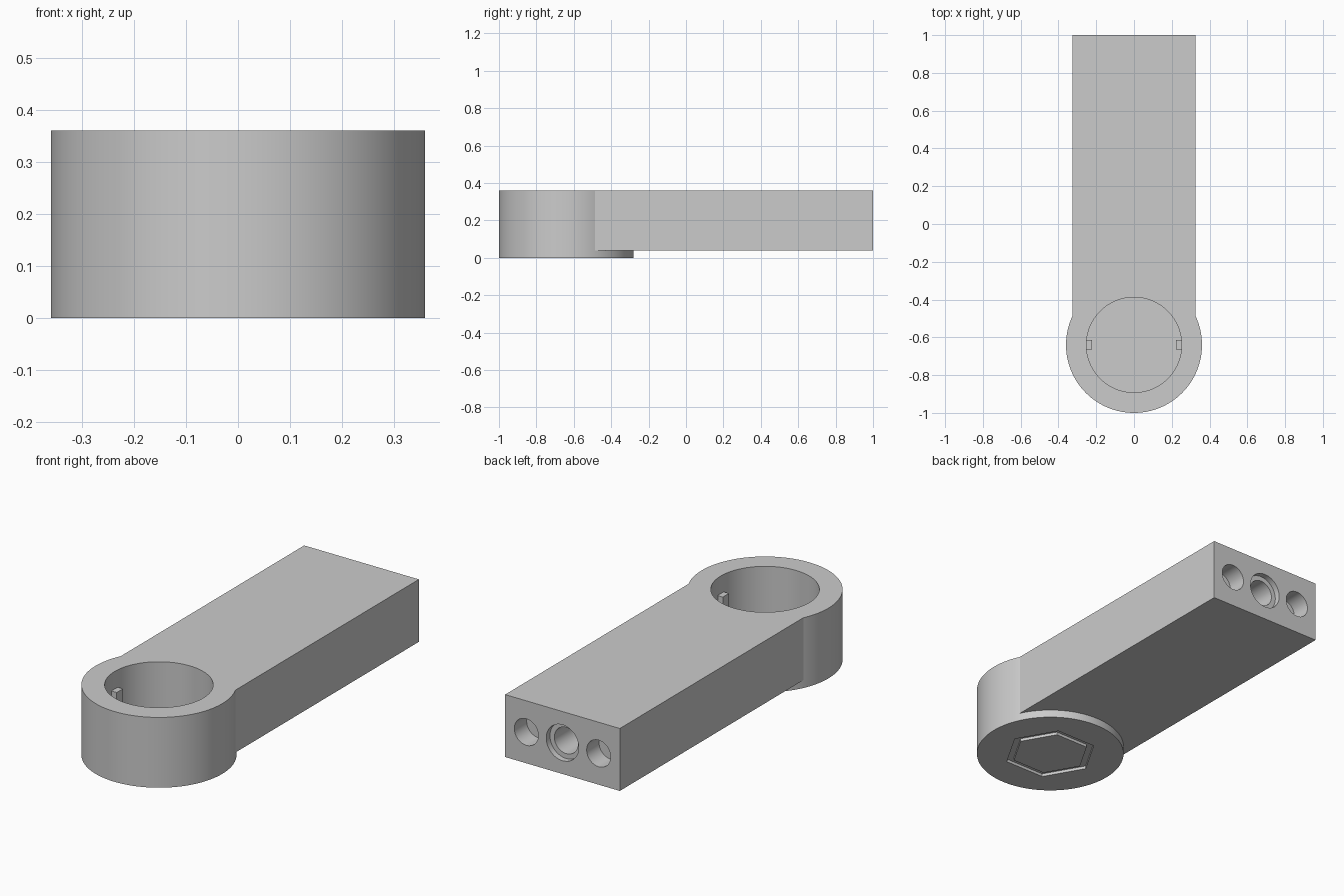
import bpy, bmesh
from math import radians
from mathutils import Matrix, Vector

if "Cube" in bpy.data.objects:
    bpy.data.objects.remove(bpy.data.objects["Cube"])

HEAD_Y, TOP, ARM_Z = -0.64, 0.36, 0.04


def make(name, bm):
    mesh = bpy.data.meshes.new(name)
    bm.to_mesh(mesh)
    bm.free()
    obj = bpy.data.objects.new(name, mesh)
    bpy.context.collection.objects.link(obj)
    return obj


def box(name, lo, hi):
    lo, hi = Vector(lo), Vector(hi)
    bm = bmesh.new()
    bmesh.ops.create_cube(bm, size=1, matrix=Matrix.Translation((lo + hi) / 2)
                          @ Matrix.Diagonal((*(hi - lo), 1)))
    return make(name, bm)


def prism(name, r, start, end, sides=96):
    """Cylinder or prism running from start to end, along z or y."""
    start, end = Vector(start), Vector(end)
    axis = end - start
    turn = Matrix.Rotation(radians(90), 4, 'X') if abs(axis.y) > 0 else Matrix()
    bm = bmesh.new()
    bmesh.ops.create_cone(bm, cap_ends=True, segments=sides, radius1=r, radius2=r,
                          depth=axis.length,
                          matrix=Matrix.Translation((start + end) / 2) @ turn)
    return make(name, bm)


def hexagon(name, r, z0, z1):
    # corners point along x
    obj = prism(name, r, (0, HEAD_Y, z0), (0, HEAD_Y, z1), 6)
    centre = Matrix.Translation((0, HEAD_Y, 0))
    if min(abs(v.co.x) for v in obj.data.vertices) < 1e-4:
        obj.data.transform(centre @ Matrix.Rotation(radians(30), 4, 'Z') @ centre.inverted())
    return obj


def combine(target, other, operation):
    mod = target.modifiers.new("combine", 'BOOLEAN')
    mod.operation, mod.solver, mod.object = operation, 'EXACT', other
    bpy.context.view_layer.objects.active = target
    bpy.ops.object.modifier_apply(modifier=mod.name)
    bpy.data.objects.remove(other)


# round head joined to the square arm
body = prism("lever_arm", 0.36, (0, HEAD_Y, 0), (0, HEAD_Y, TOP), 128)
combine(body, box("arm", (-0.325, HEAD_Y, ARM_Z), (0.325, 1, TOP)), 'UNION')

# blind bore in the head, with a key on each side
combine(body, prism("bore", 0.252, (0, HEAD_Y, 0.04), (0, HEAD_Y, 0.5)), 'DIFFERENCE')
for side in (-1, 1):
    a, b = sorted((side * 0.222, side * 0.28))
    combine(body, box("key", (a, HEAD_Y - 0.025, 0.03), (b, HEAD_Y + 0.025, 0.27)), 'UNION')

# hexagonal groove under the head
combine(body, hexagon("groove", 0.227, -0.1, 0.015), 'DIFFERENCE')
combine(body, hexagon("groove_island", 0.19, 0, 0.025), 'UNION')

# end-face holes: two shallow sockets and a counterbored middle hole
for x, r, depth in ((-0.205, 0.068, 0.1), (0.205, 0.068, 0.1),
                    (0, 0.092, 0.03), (0, 0.067, 0.3)):
    combine(body, prism("hole", r, (x, 1 - depth, 0.2), (x, 1.1, 0.2), 64), 'DIFFERENCE')

bpy.ops.object.select_all(action='DESELECT')
body.select_set(True)
bpy.context.view_layer.objects.active = body
bpy.ops.object.shade_smooth_by_angle(angle=radians(20))
